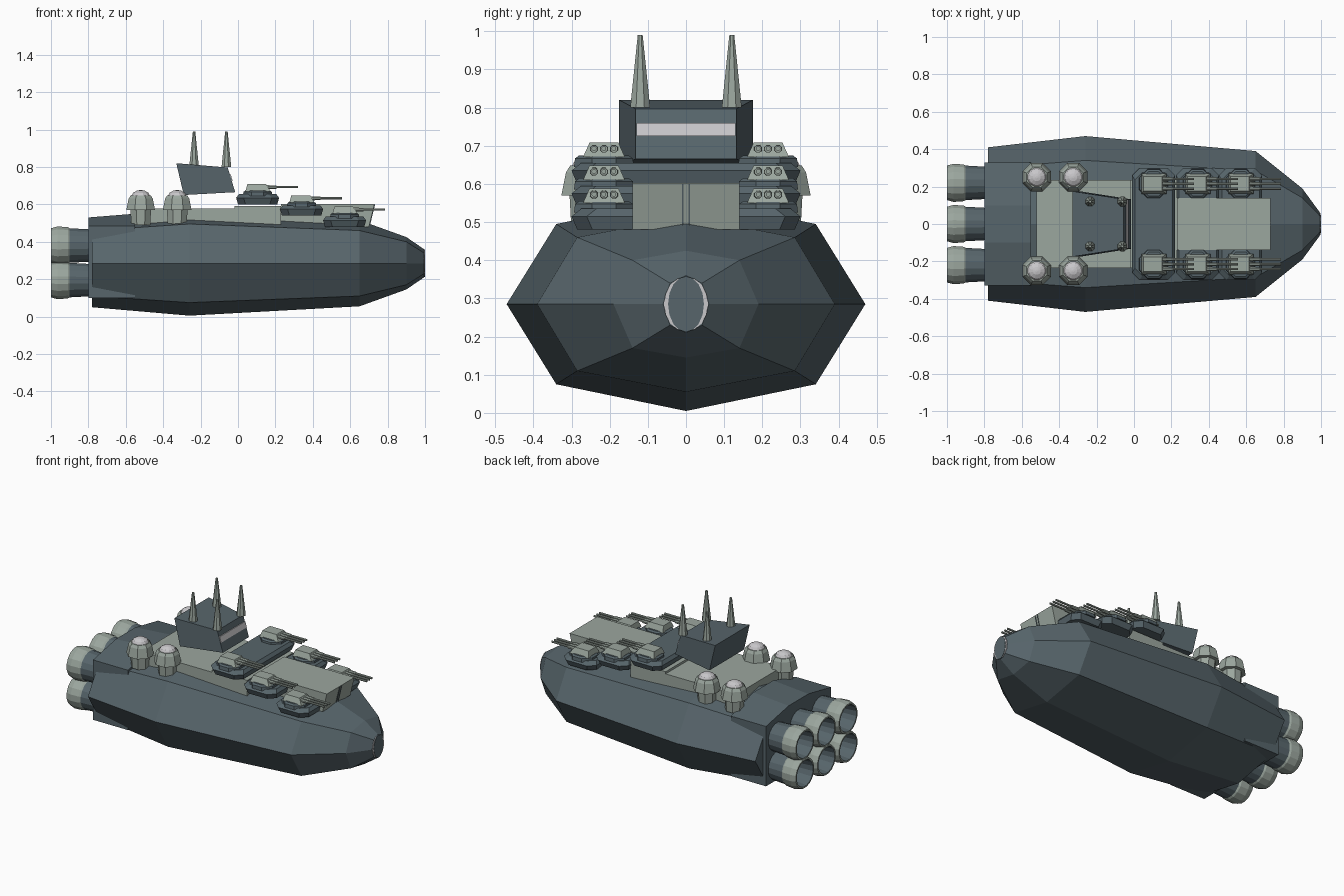
import bpy, bmesh, math
from mathutils import Vector

if "Cube" in bpy.data.objects:
    bpy.data.objects.remove(bpy.data.objects["Cube"])


def material(name, rgb):
    m = bpy.data.materials.new(name)
    m.diffuse_color = (*rgb, 1)
    m.use_nodes = True
    m.node_tree.nodes["Principled BSDF"].inputs["Base Color"].default_value = m.diffuse_color
    return m


SLATE = material("slate_hull", (0.095, 0.130, 0.147))
PALE = material("pale_grey_green", (0.33, 0.385, 0.345))
WHITE = material("off_white", (0.58, 0.57, 0.59))
DARK = material("dark_slate", (0.05, 0.07, 0.08))


def loft(name, rings, mats, caps=(True, True), band_mats=None):
    """Skin a list of equal-length point rings, optionally colouring each band."""
    bm = bmesh.new()
    vs = [[bm.verts.new(p) for p in ring] for ring in rings]
    n = len(rings[0])
    for b in range(len(vs) - 1):
        for i in range(n):
            j = (i + 1) % n
            f = bm.faces.new((vs[b][i], vs[b][j], vs[b + 1][j], vs[b + 1][i]))
            f.material_index = band_mats[b] if band_mats else 0
    if caps[0]:
        bm.faces.new(vs[0][::-1]).material_index = band_mats[0] if band_mats else 0
    if caps[1]:
        bm.faces.new(vs[-1]).material_index = band_mats[-1] if band_mats else 0
    bmesh.ops.recalc_face_normals(bm, faces=bm.faces)
    me = bpy.data.meshes.new(name)
    bm.to_mesh(me)
    bm.free()
    for m in mats:
        me.materials.append(m)
    ob = bpy.data.objects.new(name, me)
    bpy.context.collection.objects.link(ob)
    return ob


def lathe(name, origin, axis, profile, sides, mats, caps=(True, True), bands=None, turn=0.5):
    """Revolve (distance, radius) pairs about the x or z axis."""
    rings = []
    for d, r in profile:
        ring = []
        for i in range(sides):
            a = 2 * math.pi * (i + turn) / sides
            c, s = r * math.cos(a), r * math.sin(a)
            ring.append(Vector(origin) + Vector((d, c, s) if axis == "x" else (c, s, d)))
        rings.append(ring)
    return loft(name, rings, mats, caps, bands)


def box(name, x, y, z, mat, top_x=None, top_y=None):
    """Box with an optionally different top rectangle."""
    def rect(xr, yr, h):
        return [(xr[0], yr[0], h), (xr[1], yr[0], h), (xr[1], yr[1], h), (xr[0], yr[1], h)]
    return loft(name, [rect(x, y, z[0]), rect(top_x or x, top_y or y, z[1])], [mat])


# Hull: eight-sided sections (x, side y, ridge z, shoulder y, shoulder z)
MID = 0.285
rings = []
for x, sy, rz, hy, hz in ((-0.78, 0.41, 0.235, 0.30, 0.175), (-0.26, 0.47, 0.28, 0.34, 0.21),
                          (0.65, 0.39, 0.23, 0.285, 0.175), (0.90, 0.19, 0.14, 0.14, 0.115),
                          (0.995, 0.06, 0.075, 0.042, 0.055)):
    rings.append([(x, y, MID + z) for y, z in
                  ((sy, 0), (hy, hz), (0, rz), (-hy, hz), (-sy, 0), (-hy, -hz), (0, -rz), (hy, -hz))])
loft("hull", rings, [SLATE])


# Nose cap: pale ellipse with a slate plate in front
def ellipse(x, ry, rz):
    return [(x, ry * math.cos(t * math.pi / 8), MID + rz * math.sin(t * math.pi / 8)) for t in range(16)]


loft("nose_ring", [ellipse(0.985, 0.058, 0.072), ellipse(0.998, 0.058, 0.072)], [WHITE])
loft("nose_plate", [ellipse(0.990, 0.047, 0.073), ellipse(1.0, 0.047, 0.073)], [SLATE])

# Engine block at the stern
block = []
for x, top in ((-0.80, 0.53), (-0.55, 0.55)):
    block.append([(x, y, z) for y, z in ((-0.33, 0.10), (0.33, 0.10), (0.33, 0.485),
                                         (0.10, top), (-0.10, top), (-0.33, 0.485))])
loft("engine_block", block, [SLATE])

# Six open engine nozzles
for y in (-0.22, 0, 0.22):
    for z in (0.195, 0.38):
        lathe("engine_nozzle", (0, y, z), "x",
              ((-0.79, 0.088), (-0.90, 0.094), (-0.91, 0.100), (-0.965, 0.104), (-1.0, 0.094),
               (-1.0, 0.084), (-0.86, 0.070)), 16, [SLATE, PALE, DARK],
              (True, True), [0, 1, 1, 1, 1, 0])

# Deck blocks
box("rear_deck", (-0.52, -0.02), (-0.235, 0.235), (0.48, 0.578), PALE)
box("middle_deck", (-0.02, 0.23), (-0.235, 0.235), (0.48, 0.592), PALE)
box("front_deck", (0.23, 0.70), (-0.14, 0.14), (0.48, 0.602), PALE, top_x=(0.23, 0.73))
for y in (-0.009, 0.009):
    box("deck_groove", (0.69, 0.704), (y - 0.002, y + 0.002), (0.48, 0.60), SLATE,
        top_x=(0.71, 0.733))

# Three stepped gun platforms, each carrying a mirrored pair of turrets
for x, top in ((0.105, 0.655), (0.34, 0.595), (0.57, 0.535)):
    rings = []
    for z, hx, hy in ((top - 0.055, 0.105, 0.285), (top - 0.02, 0.115, 0.30), (top, 0.10, 0.275)):
        c = 0.04
        rings.append([(x + px, py, z) for px, py in
                      ((-hx, -hy + c), (-hx + c, -hy), (hx - c, -hy), (hx, -hy + c),
                       (hx, hy - c), (hx - c, hy), (-hx + c, hy), (-hx, hy - c))])
    loft("gun_platform", rings, [SLATE])
    for side in (-1, 1):
        y = side * 0.215
        lathe("turret_ring", (x, y, top), "z", ((-0.01, 0.085), (0.012, 0.082), (0.02, 0.07)),
              8, [SLATE])
        box("turret_body", (x - 0.065, x + 0.07), (y - 0.055, y + 0.055), (top + 0.015, top + 0.053),
            PALE, (x - 0.055, x + 0.045), (y - 0.038, y + 0.038))
        for k in (-1, 0, 1):
            by = y + k * 0.026
            lathe("gun_sleeve", (x, by, top + 0.037), "x", ((0.03, 0.012), (0.10, 0.010)), 8, [PALE])
            lathe("gun_barrel", (x, by, top + 0.038), "x", ((0.09, 0.0065), (0.215, 0.0065)),
                  8, [PALE])

# Four sensor domes
for x in (-0.52, -0.325):
    for y in (-0.25, 0.25):
        lathe("dome_base", (x, y, 0), "z", ((0.49, 0.055), (0.575, 0.06)), 8, [PALE])
        lathe("dome_housing", (x, y, 0), "z", ((0.57, 0.083), (0.63, 0.070), (0.648, 0.058)),
              8, [PALE])
        lathe("dome_cap", (x, y, 0), "z", ((0.645, 0.052), (0.662, 0.042), (0.673, 0.022), (0.676, 0.006)),
              12, [WHITE])

# Bridge: wedge leaning forward, narrower at the front
loft("bridge", [
    [(-0.29, -0.175, 0.65), (-0.015, -0.132, 0.665), (-0.015, 0.132, 0.665), (-0.29, 0.175, 0.65)],
    [(-0.33, -0.175, 0.82), (-0.055, -0.132, 0.797), (-0.055, 0.132, 0.797), (-0.33, 0.175, 0.82)],
], [SLATE])


# Bridge window plate following the sloped front
def front_x(z):
    return -0.015 - 0.04 * (z - 0.665) / 0.132


lo, hi = 0.725, 0.760
box("bridge_window", (front_x(lo) - 0.004, front_x(lo) + 0.005), (-0.13, 0.13), (lo, hi), WHITE,
    top_x=(front_x(hi) - 0.004, front_x(hi) + 0.005))

# Four antenna spikes on the bridge roof
for x in (-0.235, -0.062):
    for y in (-0.12, 0.12):
        lathe("antenna", (x, y, 0), "z", ((0.80, 0.028), (0.82, 0.026), (0.99, 0.007)), 8, [PALE])
